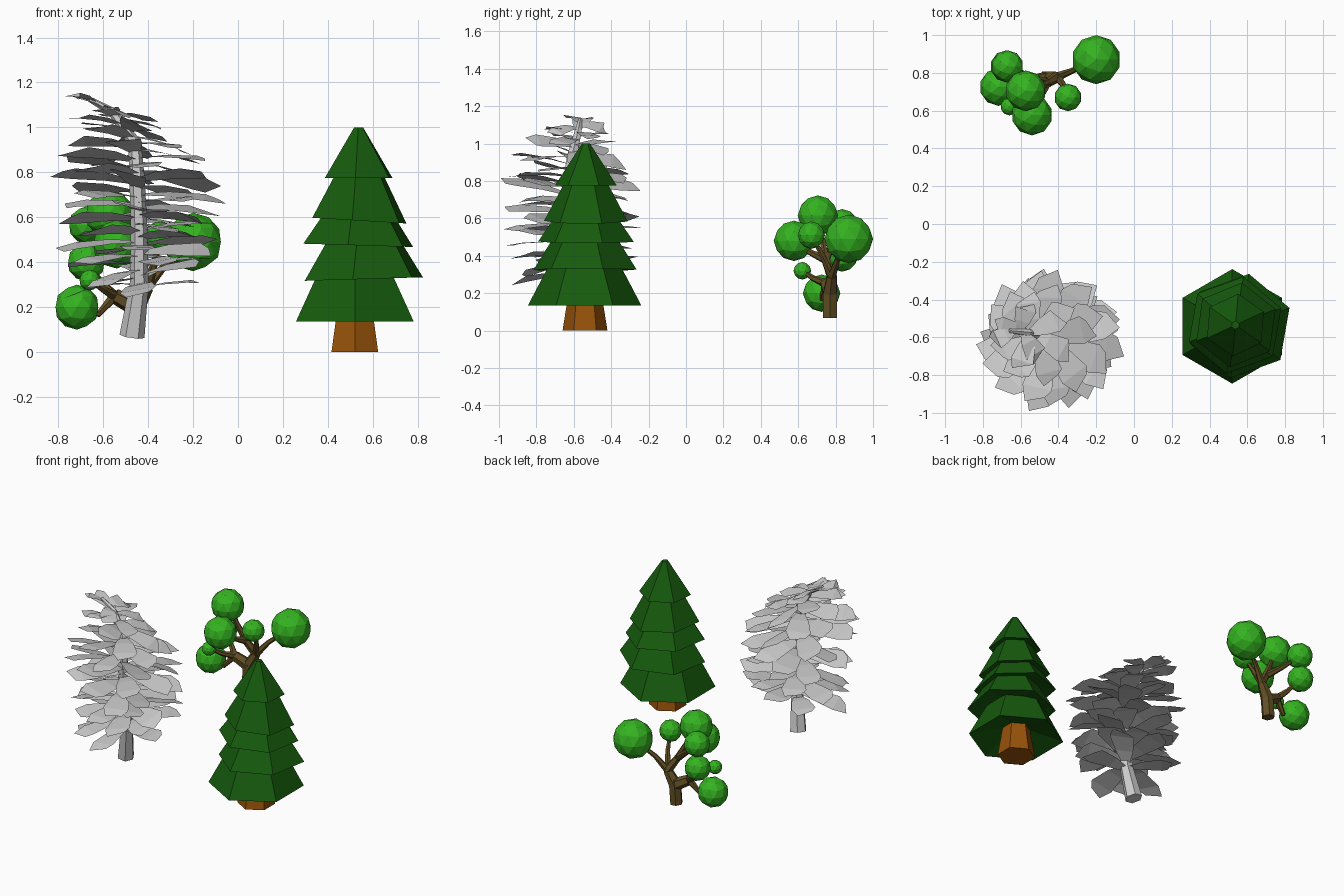
import bpy, bmesh, math, random
from mathutils import Vector, Matrix

if "Cube" in bpy.data.objects:
    bpy.data.objects.remove(bpy.data.objects["Cube"])

random.seed(4)


def material(name, rgb):
    m = bpy.data.materials.new(name)
    m.diffuse_color = (*rgb, 1)
    m.use_nodes = True
    m.node_tree.nodes["Principled BSDF"].inputs["Base Color"].default_value = m.diffuse_color
    return m


def finish(bm, name, mat=None):
    me = bpy.data.meshes.new(name)
    bm.to_mesh(me)
    bm.free()
    if mat:
        me.materials.append(mat)
    ob = bpy.data.objects.new(name, me)
    bpy.context.collection.objects.link(ob)
    return ob


def tube(bm, path, radii, sides=6):
    """Closed tapered tube through the path points."""
    pts = [Vector(p) for p in path]
    rings = []
    for i, p in enumerate(pts):
        d = pts[min(i + 1, len(pts) - 1)] - pts[max(i - 1, 0)]
        q = Vector((0, 0, 1)).rotation_difference(d.normalized())
        rings.append([bm.verts.new(p + q @ Vector((radii[i] * math.cos(a), radii[i] * math.sin(a), 0)))
                      for a in (math.tau * k / sides for k in range(sides))])
    for a, b in zip(rings, rings[1:]):
        for k in range(sides):
            n = (k + 1) % sides
            bm.faces.new((a[k], a[n], b[n], b[k]))
    bm.faces.new(rings[0][::-1])
    bm.faces.new(rings[-1])


def lerp_table(table, x):
    """Piecewise linear lookup; every row is (x, value, value, ...)."""
    x = max(table[0][0], min(table[-1][0], x))
    for a, b in zip(table, table[1:]):
        if x <= b[0]:
            t = (x - a[0]) / (b[0] - a[0])
            return [u + (v - u) * t for u, v in zip(a[1:], b[1:])]


pine_green = material("pine_green", (0.008, 0.105, 0.004))
leaf_green = material("leaf_green", (0.035, 0.45, 0.015))
orange_wood = material("orange_wood", (0.31, 0.085, 0.003))
brown_wood = material("brown_wood", (0.12, 0.078, 0.018))


# Pine: six-sided trunk and stacked six-sided tiers with hollow undersides
def frustum(name, x, y, z0, z1, r0, r1, turn, mat, tilt=0.0, hollow=0.0):
    bm = bmesh.new()
    bmesh.ops.create_cone(bm, cap_ends=True, segments=6, radius1=r0, radius2=r1, depth=z1 - z0,
                          matrix=Matrix.Translation((x, y, (z0 + z1) / 2))
                          @ Matrix.Rotation(math.radians(turn), 4, 'Z'))
    for v in bm.verts:
        if v.co.z < (z0 + z1) / 2:
            v.co.z += tilt * (v.co.x - x)
    bm.normal_update()
    if hollow:
        under = [f for f in bm.faces if f.normal.z < -0.9]
        bmesh.ops.poke(bm, faces=under, offset=-hollow)
    return finish(bm, name, mat)


frustum("pine_trunk", 0.52, -0.54, 0, 0.22, 0.12, 0.085, 0, orange_wood)
tiers = [  # x, y, bottom z, top z, bottom radius, top radius, turn, tilt, hollow
    (0.52, -0.542, 0.135, 0.36, 0.303, 0.185, 0, 0, 0.09),
    (0.56, -0.54, 0.325, 0.50, 0.28, 0.17, -10, 0.03, 0.05),
    (0.535, -0.535, 0.475, 0.62, 0.26, 0.16, -10, -0.03, 0.05),
    (0.54, -0.535, 0.585, 0.80, 0.226, 0.11, -8, -0.06, 0.04),
    (0.537, -0.535, 0.775, 1.0, 0.166, 0.022, -5, 0, 0.03)]
for i, (x, y, z0, z1, r0, r1, turn, tilt, hollow) in enumerate(tiers):
    frustum(f"pine_tier_{i + 1}", x, y, z0, z1, r0, r1, turn, pine_green, tilt, hollow)


# Grey tree: bent trunk with a spiral of flat fronds
trunk = [(0.07, -0.472, -0.565, 0.056), (0.3, -0.44, -0.6, 0.042), (0.55, -0.44, -0.625, 0.037),
         (0.78, -0.45, -0.63, 0.034), (0.93, -0.46, -0.61, 0.03), (1.07, -0.56, -0.575, 0.02),
         (1.125, -0.66, -0.565, 0.012)]
bm = bmesh.new()
tube(bm, [(x, y, z) for z, x, y, r in trunk], [r for *_, r in trunk])
finish(bm, "grey_trunk")

# Frond reach and the slope of each layer, by height
layers = [(0.27, 0.33, 0.2, 0.12), (0.5, 0.38, 0.06, 0.03), (0.72, 0.395, -0.08, -0.12),
          (0.9, 0.35, -0.14, -0.12), (1.03, 0.24, -0.25, -0.06), (1.12, 0.14, -0.35, 0.0)]
outline = [(0.04, 0.025), (0.35, 0.058), (0.75, 0.08), (1.0, 0.05)]  # along, half width
bm = bmesh.new()
count = 68
for i in range(count):
    h = 0.28 + 0.83 * i / (count - 1)
    cx, cy, _ = lerp_table(trunk, h)
    reach, gx, gy = lerp_table(layers, h)
    reach *= random.uniform(0.88, 1.02)
    ang = i * 2.39996 + random.uniform(-0.2, 0.2)
    out = Vector((math.cos(ang), math.sin(ang), 0))
    side = Vector((-out.y, out.x, 0))
    bank, pitch = random.uniform(-0.3, 0.3), random.uniform(-0.1, 0.1)
    wide = 0.4 + 0.6 * min(1, reach / 0.32)
    rows = []
    for t, w in outline:
        row = []
        for s in (-1, 1):
            d = out * reach * t + side * s * w * wide
            if t == 1.0:
                d -= out * 0.04 * (s > 0)
            z = h + gx * d.x + gy * d.y + bank * s * w + pitch * reach * t + 0.06 * t * (1 - t)
            row.append(bm.verts.new((cx + d.x, cy + d.y, z)))
        rows.append(row)
    for a, b in zip(rows, rows[1:]):
        bm.faces.new((a[0], b[0], b[1], a[1]))
finish(bm, "grey_fronds")


# Round-leaf tree: faceted leaf balls and forked branches
balls = [  # x, y, z, radius
    (-0.20, 0.87, 0.49, 0.13), (-0.573, 0.705, 0.615, 0.108), (-0.54, 0.577, 0.48, 0.108),
    (-0.67, 0.835, 0.565, 0.085), (-0.675, 0.835, 0.40, 0.085), (-0.717, 0.725, 0.20, 0.1),
    (-0.35, 0.67, 0.51, 0.073), (-0.66, 0.622, 0.32, 0.047)]
bm = bmesh.new()
for x, y, z, r in balls:
    bmesh.ops.create_icosphere(bm, subdivisions=2, radius=r, matrix=Matrix.Translation((x, y, z)))
finish(bm, "leaf_balls", leaf_green)

fork = (-0.455, 0.77, 0.2)
right_fork = (-0.405, 0.78, 0.29)
left_fork = (-0.46, 0.745, 0.38)
low_fork = (-0.55, 0.75, 0.25)
bm = bmesh.new()
tube(bm, [(-0.465, 0.77, 0.07), fork, (-0.45, 0.772, 0.24)], [0.042, 0.042, 0.03])
tube(bm, [fork, right_fork], [0.042, 0.03])
tube(bm, [right_fork, left_fork], [0.03, 0.024])
tube(bm, [fork, low_fork], [0.042, 0.034])
twigs = [  # start, bend, ball number
    (right_fork, (-0.33, 0.81, 0.38), 0), (right_fork, (-0.37, 0.73, 0.40), 6),
    (left_fork, (-0.51, 0.73, 0.48), 1), (left_fork, (-0.50, 0.66, 0.42), 2),
    (left_fork, (-0.57, 0.79, 0.47), 3), (low_fork, (-0.61, 0.79, 0.31), 4),
    (low_fork, (-0.62, 0.73, 0.17), 5), (low_fork, (-0.60, 0.68, 0.28), 7)]
for start, bend, n in twigs:
    tube(bm, [start, bend, balls[n][:3]], [0.024, 0.016, 0.01])
finish(bm, "branches", brown_wood)
